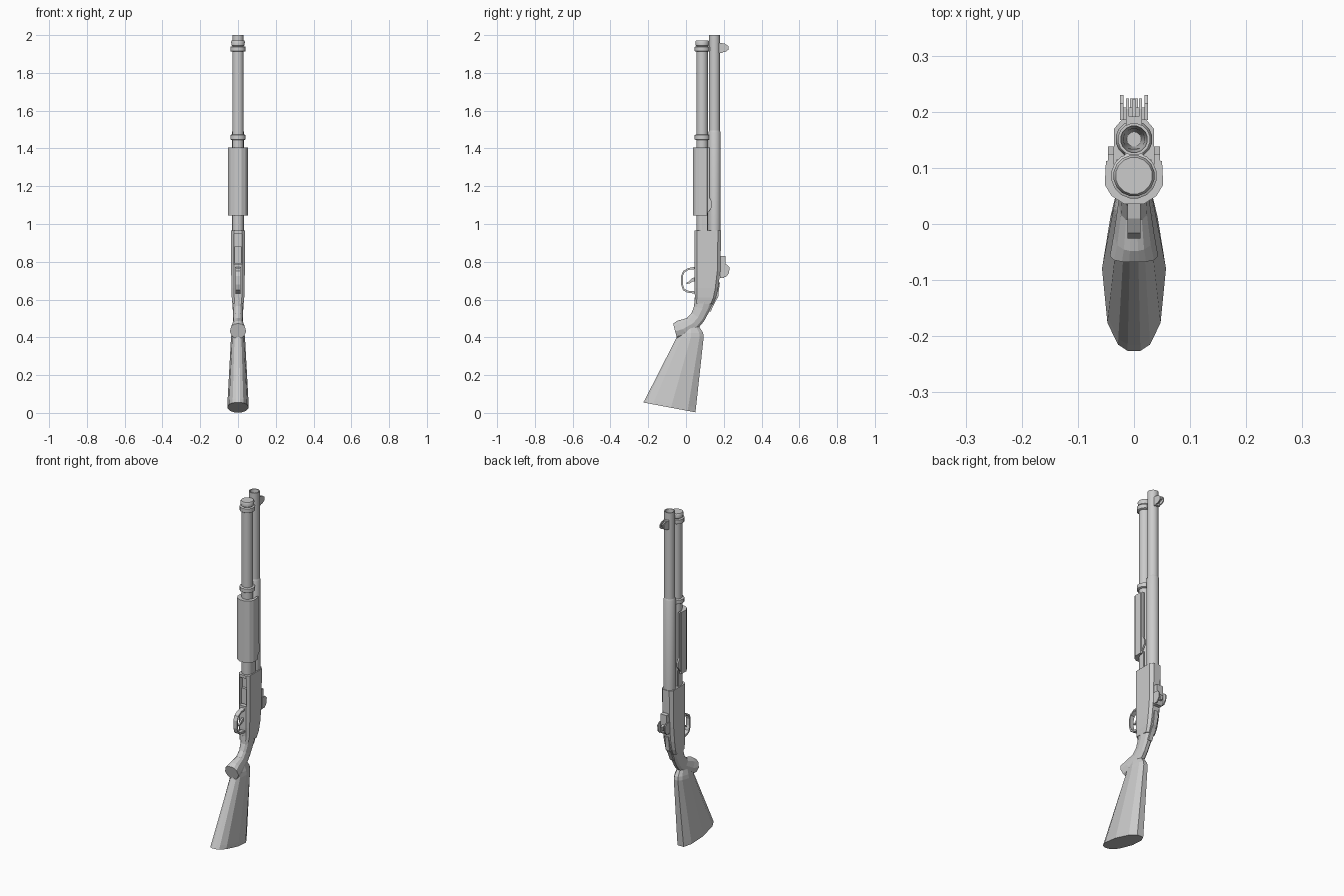
import bpy, bmesh, math
from mathutils import Vector

if "Cube" in bpy.data.objects:
    bpy.data.objects.remove(bpy.data.objects["Cube"])


def finish(name, bm, smooth=None):
    bmesh.ops.recalc_face_normals(bm, faces=bm.faces)
    me = bpy.data.meshes.new(name)
    bm.to_mesh(me)
    bm.free()
    ob = bpy.data.objects.new(name, me)
    bpy.context.collection.objects.link(ob)
    if smooth:
        bpy.ops.object.select_all(action='DESELECT')
        ob.select_set(True)
        bpy.context.view_layer.objects.active = ob
        bpy.ops.object.shade_smooth_by_angle(angle=math.radians(smooth))
    return ob


def skin(name, rings, smooth=None, cap=True):
    """Bridge equal-length rings of points."""
    bm = bmesh.new()
    rows = [[bm.verts.new(p) for p in r] for r in rings]
    n = len(rows[0])
    for a, b in zip(rows, rows[1:]):
        for i in range(n):
            bm.faces.new((a[i], a[(i + 1) % n], b[(i + 1) % n], b[i]))
    if cap:
        bm.faces.new(rows[0])
        bm.faces.new(rows[-1])
    return finish(name, bm, smooth)


def lathe(name, cy, profile, n=16):
    """Turn (radius, z) pairs about a vertical axis at y = cy."""
    ang = [2 * math.pi * (i + .5) / n for i in range(n)]
    return skin(name, [[(r * math.cos(a), cy + r * math.sin(a), z) for a in ang]
                       for r, z in profile], 35)


def side(name, pts, x0, x1):
    """Extrude a (y, z) outline across x."""
    return skin(name, [[(x, y, z) for y, z in pts] for x in (x0, x1)])


def rise(name, pts, z0, z1):
    """Extrude an (x, y) outline up z."""
    return skin(name, [[(x, y, z) for x, y in pts] for z in (z0, z1)])


def box(name, x0, x1, y0, y1, z0, z1):
    return side(name, [(y0, z0), (y1, z0), (y1, z1), (y0, z1)], x0, x1)


def loft(name, shape, sections, smooth=None):
    """Each section runs from a front point to a rear point with a half width."""
    outline = shape + [(t, -s) for t, s in reversed(shape)]
    rings = []
    for ya, za, yb, zb, w in sections:
        a, b = Vector((0, ya, za)), Vector((0, yb, zb))
        rings.append([a.lerp(b, t) + Vector((s * w, 0, 0)) for t, s in outline])
    return skin(name, rings, smooth)


# Stock and pistol grip
oval = [(0, .2), (.04, .5), (.18, .83), (.53, 1), (.85, .75), (1, .35)]
loft("stock", oval, [(-.226, .055, .05, .003, .057), (-.215, .075, .053, .03, .056),
                     (-.052, .395, .094, .405, .037), (-.045, .42, .09, .425, .034),
                     (-.025, .45, .068, .458, .026)])
loft("grip", oval, [(-.068, .472, -.048, .395, .043), (-.048, .487, .01, .405, .036),
                    (.005, .502, .066, .45, .028), (.03, .53, .095, .485, .026),
                    (.043, .565, .125, .54, .028), (.045, .61, .152, .6, .032)])

# Receiver, with the loading port cut in its underside
boxy = [(0, .6), (.1, 1), (.88, 1), (1, .6)]
receiver = loft("receiver", boxy, [(.045, .58, .143, .575, .029), (.047, .61, .158, .61, .033),
                                   (.045, .66, .17, .66, .035), (.045, .75, .182, .75, .036),
                                   (.045, .965, .186, .965, .036)])
cutter = box("port_cutter", -.022, .022, 0, .075, .785, .948)
cutter.hide_render = True
cutter.hide_viewport = True
cut = receiver.modifiers.new("loading_port", 'BOOLEAN')
cut.operation = 'DIFFERENCE'
cut.object = cutter
box("shell_lifter", -.018, .018, .06, .08, .79, .88)
# Raised strip along the back of the tang
side("tang_strip", [(.12, .54), (.145, .6), (.163, .65), (.172, .69), (.18, .69),
                    (.174, .65), (.17, .61), (.158, .595), (.13, .535)], -.012, .012)

# Barrel with hollow muzzle, and the thicker sleeve below
BY, MY = .151, .086
lathe("barrel", BY, [(.029, .95), (.029, 2), (.024, 2), (.019, 1.94), (.013, 1.7)])
lathe("barrel_sleeve", BY, [(.033, .95), (.033, 1.485), (.029, 1.495)])

# Magazine tube, end cap and clamps
lathe("magazine_tube", MY, [(.03, .95), (.03, 1.955)])
lathe("magazine_cap", MY, [(.03, 1.94), (.035, 1.945), (.037, 1.965), (.033, 1.972)])
for name, z0, z1 in (("lower", 1.448, 1.47), ("upper", 1.915, 1.938)):
    lathe(name + "_clamp", MY, [(.036, z0 - .003), (.041, z0), (.041, z1), (.036, z1 + .003)])
    box(name + "_clamp_bridge", -.016, .016, .1, .135, z0, z1)

# Pump handle: U channel around the tube with stepped side walls
half = [(.018, .036), (.04, .05), (.052, .07), (.05, .112), (.04, .115), (.035, .085), (.016, .058)]
rise("pump", half + [(-x, y) for x, y in reversed(half)], 1.045, 1.405)
wall = [(.09, 1.045), (.108, 1.05), (.138, 1.09), (.138, 1.115), (.125, 1.14), (.125, 1.405), (.09, 1.405)]
for s, tag in ((1, "right"), (-1, "left")):
    side("pump_wall_" + tag, wall, s * .036, s * .046)
    # Action bars into the receiver
    box("action_bar_" + tag, s * .026, s * .031, .09, .115, .95, 1.06)
    # Sight ears
    side("rear_sight_ear_" + tag, [(.185, .72), (.212, .72), (.228, .74), (.23, .77),
                                   (.215, .785), (.185, .785)], s * .019, s * .025)
    side("front_sight_ear_" + tag, [(.175, 1.905), (.21, 1.912), (.224, 1.922), (.224, 1.942),
                                    (.205, 1.955), (.175, 1.955)], s * .009, s * .014)

# Rear sight base and leaf
side("rear_sight_base", [(.18, .715), (.2, .715), (.208, .73), (.208, .83), (.18, .83)], -.02, .02)
side("rear_sight_leaf", [(.2, .735), (.22, .74), (.224, .765), (.2, .775)], -.007, .007)
# Front sight base and post
box("front_sight_base", -.014, .014, .172, .192, 1.905, 1.957)
side("front_sight_post", [(.185, 1.915), (.222, 1.93), (.222, 1.945), (.185, 1.95)], -.004, .004)

# Trigger guard loop and trigger
outer = [(.055, .775), (.01, .766), (-.016, .75), (-.026, .725), (-.026, .68), (-.016, .65), (.005, .637), (.055, .63)]
inner = [(.055, .643), (.008, .647), (-.009, .658), (-.017, .683), (-.017, .722), (-.01, .742), (.012, .757), (.055, .762)]
side("trigger_guard", outer + inner, -.012, .012)
side("trigger", [(.055, .72), (.03, .712), (.015, .695), (.002, .69), (.004, .682), (.02, .686), (.036, .695), (.055, .698)], -.005, .005)
